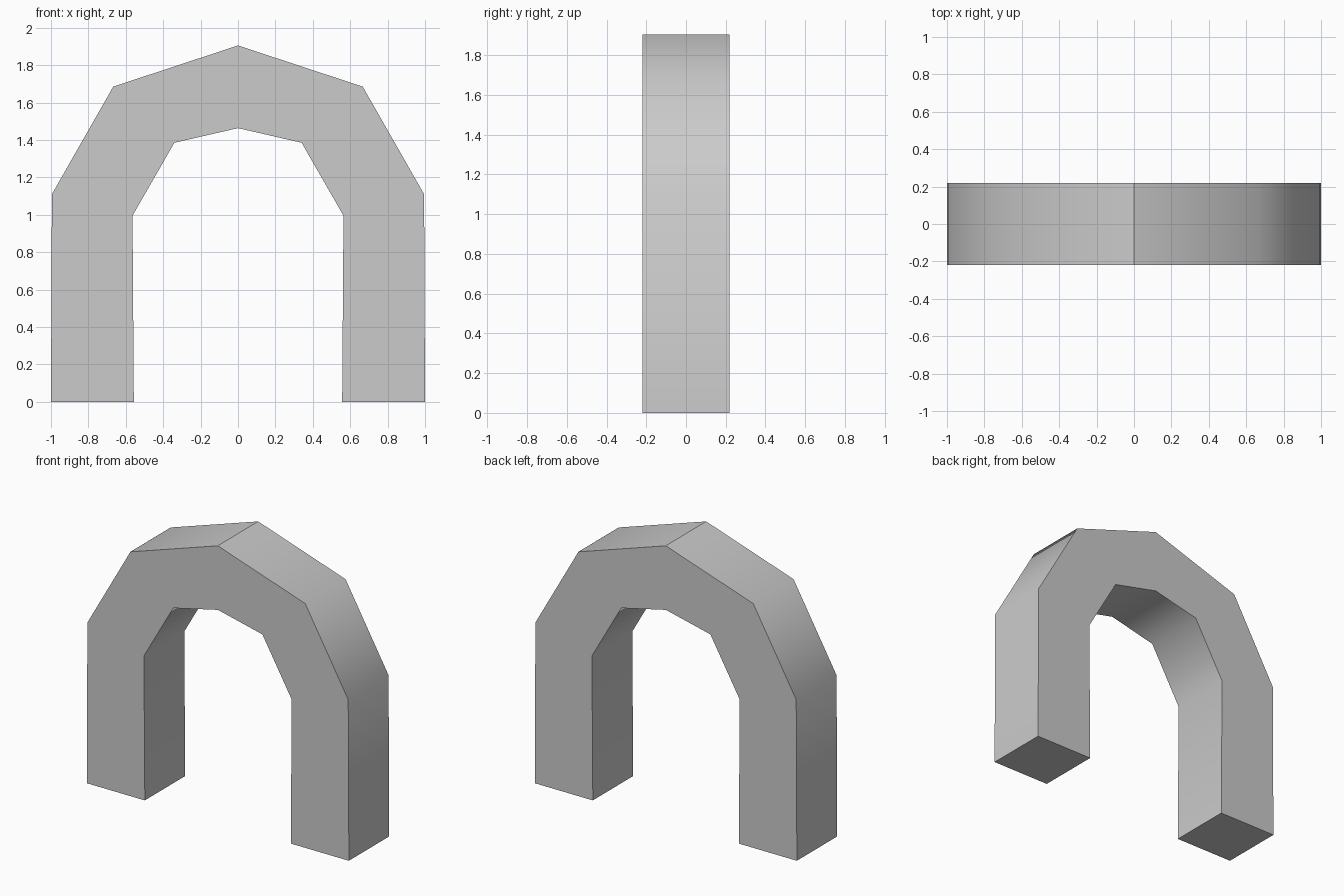
import bpy, bmesh, math

if "Cube" in bpy.data.objects:
    bpy.data.objects.remove(bpy.data.objects["Cube"])

HALF_DEPTH = 0.22
# Right half of the arch, from the foot up to the crown: (x, z)
outer = [(1.0, 0.0), (0.995, 1.11), (0.667, 1.685), (0.0, 1.905)]
inner = [(0.557, 0.0), (0.564, 0.995), (0.34, 1.385), (0.0, 1.463)]


def full_arc(half):
    return half + [(-x, z) for x, z in reversed(half[:-1])]


# One square section per bend, bridged into a continuous bar
bm = bmesh.new()
rings = []
for (ox, oz), (ix, iz) in zip(full_arc(outer), full_arc(inner)):
    corners = [(ox, -HALF_DEPTH, oz), (ox, HALF_DEPTH, oz),
               (ix, HALF_DEPTH, iz), (ix, -HALF_DEPTH, iz)]
    rings.append([bm.verts.new(c) for c in corners])
for a, b in zip(rings, rings[1:]):
    for i in range(4):
        j = (i + 1) % 4
        bm.faces.new((a[i], a[j], b[j], b[i]))

# Flat feet
bm.faces.new(rings[0])
bm.faces.new(rings[-1])
bmesh.ops.recalc_face_normals(bm, faces=bm.faces)

# Smooth round the bends, crisp on the corners and on the crown ridge
for f in bm.faces:
    f.smooth = True
for e in bm.edges:
    e.smooth = e.calc_face_angle() < math.radians(60)
crown = rings[len(rings) // 2]
bm.edges.get((crown[0], crown[1])).smooth = False

mesh = bpy.data.meshes.new("arch")
bm.to_mesh(mesh)
bm.free()
bpy.context.collection.objects.link(bpy.data.objects.new("arch", mesh))
